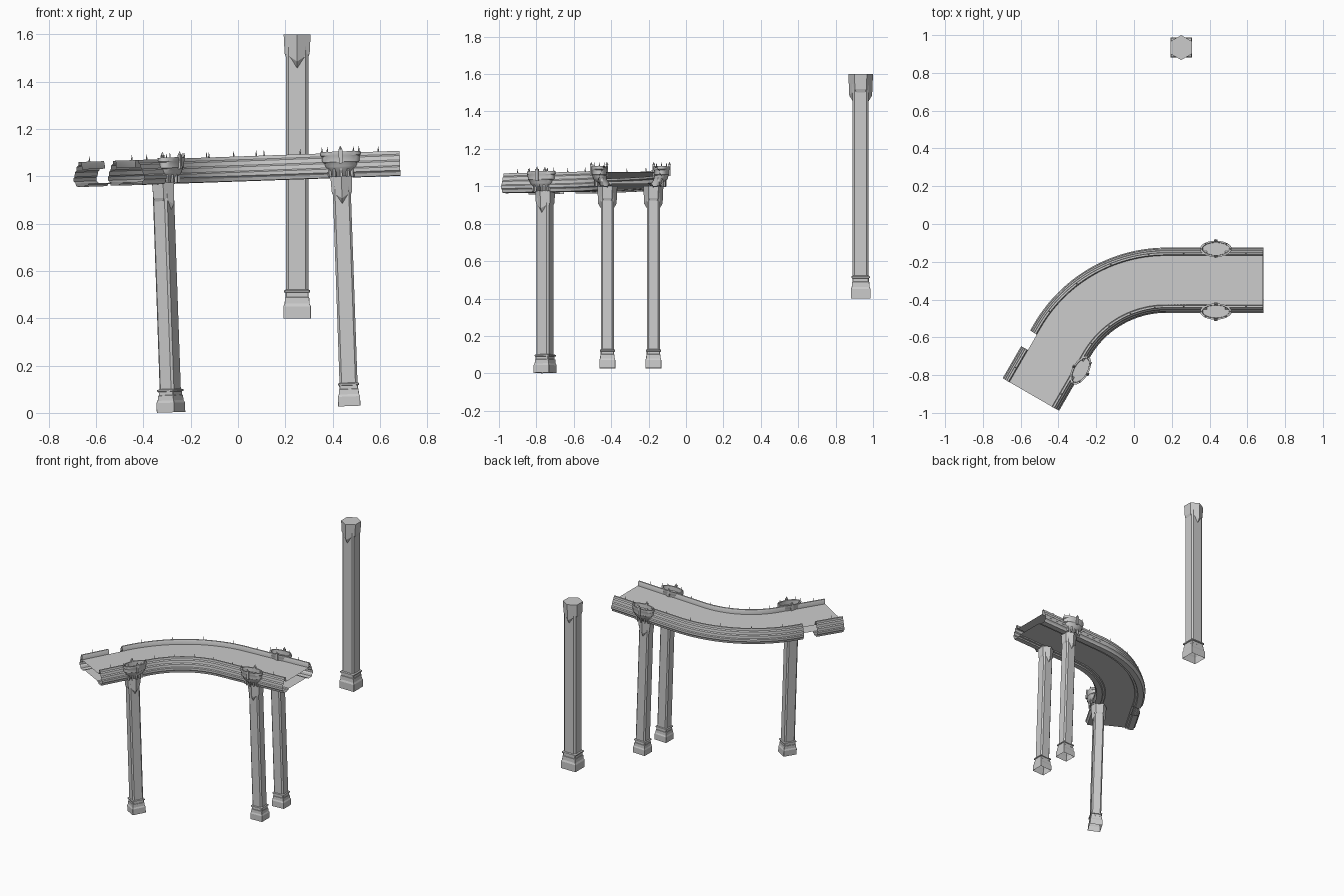
import bpy, bmesh
from math import sin, cos, pi, radians
from mathutils import Matrix, Vector

if "Cube" in bpy.data.objects:
    bpy.data.objects.remove(bpy.data.objects["Cube"])

# Centre line of the bridge: straight, 60 degree bend, straight
L1, R, TURN, L2 = 0.515, 0.6375, pi / 3, 0.33
LA = R * TURN
END = L1 + LA + L2
X0, YC = 0.17, -0.935
PIVOT = Matrix.Translation((0, 0, 1.04))
TILT = PIVOT @ Matrix.Rotation(radians(-2), 4, 'Y') @ PIVOT.inverted()


def frame(s):
    """Position on the centre line and outward normal at length s."""
    a = min(max((s - L1) / R, 0), TURN)
    n = Vector((-sin(a), cos(a), 0))
    p = Vector((X0, YC, 0)) + n * R
    run = L1 - s if s < L1 else -max(s - L1 - LA, 0)
    return p + Vector((cos(a), sin(a), 0)) * run, n


def at(s, d, z):
    p, n = frame(s)
    return p + n * d + Vector((0, 0, z))


def local(s, d, side, z=0):
    """Matrix whose y axis points away from the deck on the given side."""
    n = frame(s)[1] * side
    m = Matrix.Translation(at(s, d * side, z))
    t = Vector((n.y, -n.x, 0))
    m.col[0][:3], m.col[1][:3] = t, n
    return m


def finish(name, bm, matrix, smooth=False):
    bmesh.ops.remove_doubles(bm, verts=bm.verts, dist=1e-5)
    bm.transform(matrix)
    bmesh.ops.recalc_face_normals(bm, faces=bm.faces)
    me = bpy.data.meshes.new(name)
    bm.to_mesh(me)
    bm.free()
    ob = bpy.data.objects.new(name, me)
    bpy.context.collection.objects.link(ob)
    if smooth:
        bpy.ops.object.select_all(action='DESELECT')
        ob.select_set(True)
        bpy.context.view_layer.objects.active = ob
        bpy.ops.object.shade_smooth_by_angle(angle=radians(30))
    return ob


def loft(bm, rings, closed=True, cap=False):
    rows = [[bm.verts.new(p) for p in r] for r in rings]
    k = len(rows[0])
    for a, b in zip(rows, rows[1:]):
        for i in range(k if closed else k - 1):
            j = (i + 1) % k
            bm.faces.new((a[i], a[j], b[j], b[i]))
    if cap:
        bm.faces.new(rows[-1])


def stations(a, b):
    arc = [L1 + LA * i / 28 for i in range(29)]
    return [a] + [s for s in arc if a < s < b] + [b]


def sweep(bm, profile, side, a, b):
    loft(bm, [[at(s, d * side, z) for d, z in profile] for s in stations(a, b)], False)


def spike(bm, p, r, h):
    bmesh.ops.create_cone(bm, segments=4, radius1=r, radius2=r * 0.15, depth=h, cap_ends=True,
                          matrix=Matrix.Translation(Vector(p) + Vector((0, 0, h / 2))))


def box(bm, m, size):
    bmesh.ops.create_cube(bm, size=1, matrix=m @ Matrix.Diagonal((*size, 1)))


# Pier stops along the bridge and the breaks they leave in the rails
STOPS = (0.25, L1 + LA + 0.087)
GAP = 0.048
RUNS = ((0, STOPS[0] - GAP), (STOPS[0] + GAP, STOPS[1] - GAP), (STOPS[1] + GAP, END))

# Hollow roadway: upper and lower skins, open at the ends
bm = bmesh.new()
sweep(bm, [(-0.13, 1.052), (0.13, 1.052)], 1, 0, END)
finish("road_surface", bm, TILT)
bm = bmesh.new()
sweep(bm, [(0.10, 0.992), (-0.10, 0.992)], 1, 0, END)
finish("road_underside", bm, TILT)

# Moulded rails, stepping outwards towards the bottom
RAIL = [(0.13, 1.052), (0.131, 1.076), (0.135, 1.084), (0.145, 1.084), (0.147, 1.070),
        (0.155, 1.064), (0.158, 1.046), (0.165, 1.040), (0.167, 1.022), (0.1725, 1.017),
        (0.1725, 1.002), (0.164, 0.994), (0.160, 0.980), (0.122, 0.978), (0.118, 0.986),
        (0.104, 0.986), (0.10, 0.992)]
for side, label in ((1, "outer"), (-1, "inner")):
    bm = bmesh.new()
    for a, b in RUNS:
        sweep(bm, RAIL, side, a, b)
    finish(label + "_rail", bm, TILT, True)
    # Small spikes along the rail top
    bm = bmesh.new()
    first, last = STOPS
    for s in [first - 0.16, last + 0.16] + [first + (last - first) * i / 6 for i in range(1, 6)]:
        spike(bm, at(s, 0.14 * side, 1.082), 0.004, 0.024)
    finish(label + "_rail_spikes", bm, TILT)


def rect(z, hx, hy, c):
    return [(hx, hy - c, z), (hx - c, hy, z), (c - hx, hy, z), (-hx, hy - c, z),
            (-hx, c - hy, z), (c - hx, -hy, z), (hx - c, -hy, z), (hx, c - hy, z)]


def hexagon(z_side, z_tip, hx, tip, sy):
    return [(hx, sy, z_side), (0, tip, z_tip), (-hx, sy, z_side),
            (-hx, -sy, z_side), (0, -tip, z_tip), (hx, -sy, z_side)]


def column(name, matrix):
    """Square foot, collar, chamfered shaft and a keeled six-sided head."""
    bm = bmesh.new()
    steps = [(0, .058, .053, .001), (.05, .058, .053, .001), (.062, .053, .048, .001),
             (.088, .051, .046, .001), (.09, .049, .044, .004), (.108, .049, .044, .004),
             (.110, .055, .050, .004), (.118, .055, .050, .004), (.122, .047, .043, .011),
             (1.16, .047, .043, .011)]
    loft(bm, [rect(*s) for s in steps])
    loft(bm, [hexagon(1.10, 1.055, .046, .042, .022), hexagon(1.12, 1.085, .053, .061, .031),
              hexagon(1.2, 1.2, .057, .066, .033)], cap=True)
    finish(name, bm, matrix)


def ellipse(z, rx, ry, y):
    return [(rx * cos(a), y + ry * sin(a), z) for a in (2 * pi * i / 24 for i in range(24))]


def balcony(name, matrix):
    """Oval bowl with a rim, corbels underneath and spikes on top."""
    bm = bmesh.new()
    loft(bm, [ellipse(*r) for r in (
        (.982, .044, .030, -.030), (1.0, .050, .034, -.020), (1.02, .060, .036, -.006),
        (1.028, .066, .037, -.003), (1.042, .070, .038, 0), (1.046, .078, .041, 0),
        (1.070, .080, .041, 0), (1.074, .084, .043, 0), (1.090, .084, .043, 0),
        (1.090, .072, .034, 0), (1.060, .070, .033, 0))], cap=True)
    finish(name, bm, matrix, True)
    bm = bmesh.new()
    for i in range(7):
        a = pi * i / 6
        m = Matrix.Translation((.055 * cos(a), -.014 + .036 * sin(a), 1.006))
        box(bm, m @ Matrix.Rotation(a, 4, 'Z'), (.012, .009, .046))
    finish(name + "_corbels", bm, matrix)
    bm = bmesh.new()
    for a in (0, 45, 135, 180):
        spike(bm, (.078 * cos(radians(a)), .039 * sin(radians(a)), 1.088), .004, .022)
    for y in (.043, -.041):
        box(bm, Matrix.Translation((0, y, 1.07)), (.016, .012, .06))
        spike(bm, (0, y, 1.098), .008, .016)
    finish(name + "_spikes", bm, matrix)


# Three standing piers; the fourth place is left broken
for s, side, label in ((STOPS[0], 1, "right_back"), (STOPS[0], -1, "right_front"),
                       (STOPS[1], -1, "left_front")):
    column(label + "_pier", TILT @ local(s, .123, side, .013) @ Matrix.Scale(.81, 4))
    balcony(label + "_balcony", TILT @ local(s, .166, side))

# Separate full-size column behind the bridge
column("detached_column", Matrix.Translation((.25, .934, .4)))
